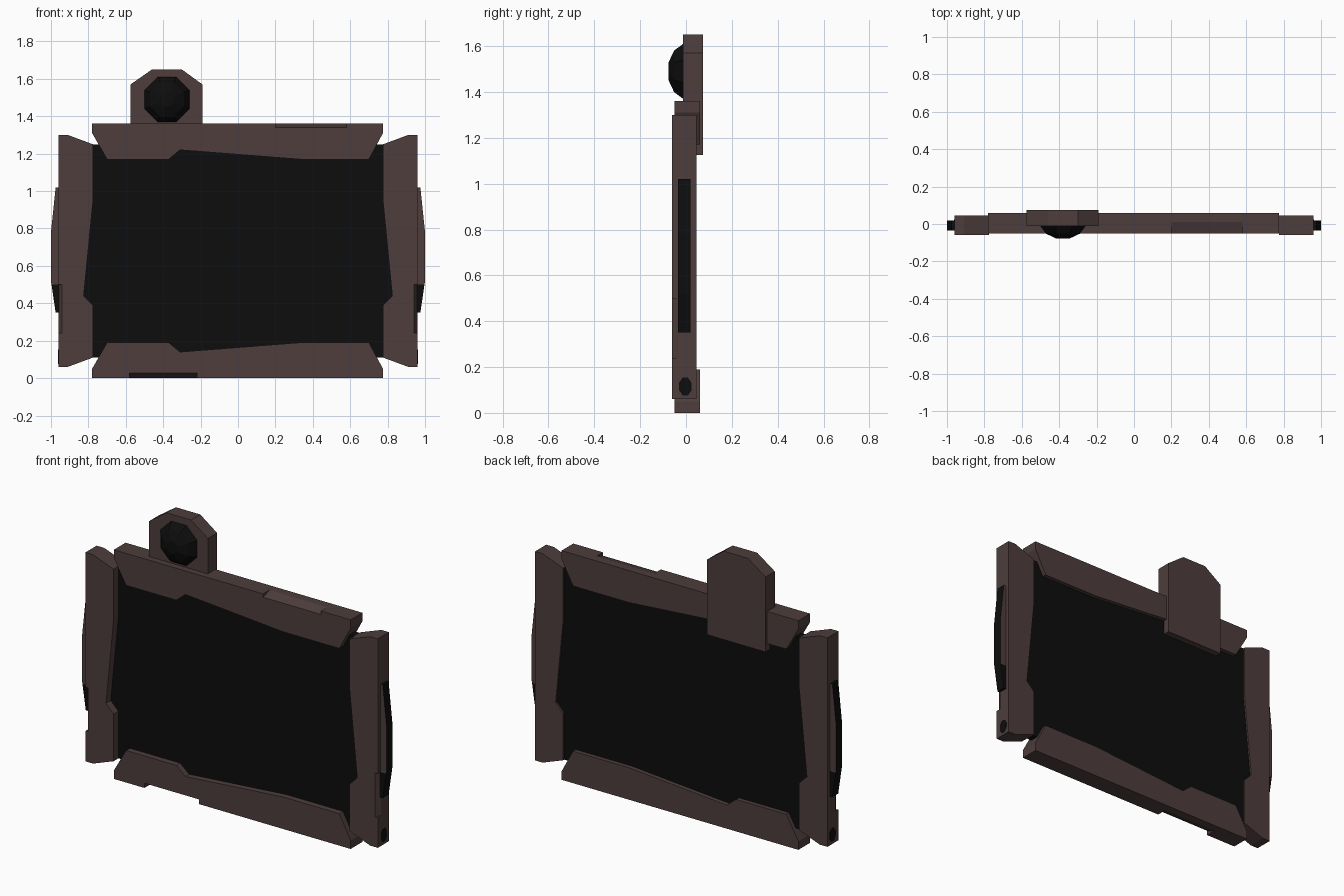
import bpy, bmesh, math

if "Cube" in bpy.data.objects:
    bpy.data.objects.remove(bpy.data.objects["Cube"])


def material(name, rgb):
    m = bpy.data.materials.new(name)
    m.diffuse_color = (*rgb, 1)
    m.use_nodes = True
    m.node_tree.nodes["Principled BSDF"].inputs["Base Color"].default_value = m.diffuse_color
    return m


BROWN = material("dark brown casing", (0.075, 0.048, 0.046))
BLACK = material("black glass", (0.004, 0.004, 0.004))


def make_object(name, bm, mats):
    bmesh.ops.recalc_face_normals(bm, faces=bm.faces)
    me = bpy.data.meshes.new(name)
    bm.to_mesh(me)
    bm.free()
    for m in mats:
        me.materials.append(m)
    ob = bpy.data.objects.new(name, me)
    bpy.context.collection.objects.link(ob)
    return ob


def prism(name, pts, y0, y1, mats):
    """Front outline (x, z) extruded from y0 to y1."""
    bm = bmesh.new()
    face = bm.faces.new([bm.verts.new((x, y0, z)) for x, z in pts])
    ext = bmesh.ops.extrude_face_region(bm, geom=[face])["geom"]
    for v in ext:
        if isinstance(v, bmesh.types.BMVert):
            v.co.y = y1
    return make_object(name, bm, mats)


def chamfer(target, axis, lo, hi, center, half):
    """Cut a tapered chamfer into an edge running along the given axis."""
    bm = bmesh.new()
    rings = []
    for t in (lo, hi):
        ring = []
        for k in range(4):
            a = k * math.pi / 2
            u = center[0] + half[0] * math.cos(a)
            v = center[1] + half[1] * math.sin(a)
            ring.append(bm.verts.new((t, u, v) if axis == "x" else (u, v, t)))
        rings.append(ring)
        bm.faces.new(ring)
    for k in range(4):
        j = (k + 1) % 4
        bm.faces.new((rings[0][k], rings[0][j], rings[1][j], rings[1][k]))
    cutter = make_object(target.name + "_cutter", bm, [BROWN])
    cutter.hide_render = True
    cutter.hide_set(True)
    mod = target.modifiers.new("edge chamfer", "BOOLEAN")
    mod.operation = "DIFFERENCE"
    mod.solver = "EXACT"
    mod.object = cutter


# Screen slab
prism("screen_panel", [(-0.86, 0.11), (0.86, 0.11), (0.86, 1.25), (-0.86, 1.25)],
      -0.015, 0.035, [BLACK])

# Top and bottom frame bars share one outline, flipped in height
bar = [(-0.78, 0), (0.775, 0), (0.775, 0.05), (0.70, 0.19), (0.33, 0.19),
       (-0.31, 0.14), (-0.37, 0.19), (-0.70, 0.19), (-0.78, 0.05)]
bottom = prism("bottom_frame", bar, -0.05, 0.06, [BROWN])
top = prism("top_frame", [(x, 1.36 - z) for x, z in bar], -0.05, 0.06, [BROWN])
chamfer(bottom, "x", -0.58, -0.22, (-0.05, 0), (0.06, 0.028))
chamfer(top, "x", 0.2, 0.58, (-0.05, 1.36), (0.06, 0.02))

# Side frames, grips and sockets
side = [(0.96, 1.30), (0.91, 1.30), (0.775, 1.25), (0.775, 0.95), (0.825, 0.44),
        (0.775, 0.39), (0.775, 0.11), (0.91, 0.06), (0.96, 0.06)]
grip = [(0.94, 1.02), (0.975, 1.02), (1.0, 0.78), (1.0, 0.52), (0.975, 0.35), (0.94, 0.35)]
for s, label in ((-1, "left"), (1, "right")):
    frame = prism(label + "_frame", [(s * x, z) for x, z in side], -0.06, 0.045, [BROWN])
    chamfer(frame, "z", 0.24, 0.5, (s * 0.96, -0.06), (0.018, 0.03))

    g = prism(label + "_grip", [(s * x, z) for x, z in grip], -0.035, 0.02, [BLACK, BROWN])
    bm = bmesh.new()
    bm.from_mesh(g.data)
    bmesh.ops.bisect_plane(bm, geom=bm.verts[:] + bm.edges[:] + bm.faces[:],
                           plane_co=(0, 0, 0.5), plane_no=(0, 0, 1))
    for f in bm.faces:  # casing colour on upper front and back faces
        f.material_index = int(abs(f.normal.y) > 0.9 and f.calc_center_median().z > 0.5)
    bm.to_mesh(g.data)
    bm.free()

    bm = bmesh.new()
    ring = [bm.verts.new((s * 0.955, -0.003 + 0.03 * math.cos(a), 0.115 + 0.042 * math.sin(a)))
            for a in [math.pi / 8 + k * math.pi / 4 for k in range(8)]]
    f = bm.faces.new(ring)
    ext = bmesh.ops.extrude_face_region(bm, geom=[f])["geom"]
    for v in ext:
        if isinstance(v, bmesh.types.BMVert):
            v.co.x = s * 0.962
    make_object(label + "_socket", bm, [BLACK])

# Camera mount behind the top bar
prism("camera_mount", [(-0.575, 1.125), (-0.19, 1.125), (-0.19, 1.57), (-0.30, 1.65),
                       (-0.46, 1.65), (-0.575, 1.57)], -0.012, 0.075, [BROWN])

# Eight-sided domed lens
bm = bmesh.new()
prev = None
for r, y in ((0.13, 0.0), (0.13, -0.012), (0.098, -0.052), (0.04, -0.077)):
    ring = [bm.verts.new((-0.38 + r * math.cos(a), y, 1.49 + r * math.sin(a)))
            for a in [math.pi / 8 + k * math.pi / 4 for k in range(8)]]
    if prev:
        for k in range(8):
            j = (k + 1) % 8
            bm.faces.new((prev[k], prev[j], ring[j], ring[k]))
    else:
        bm.faces.new(ring)
    prev = ring
bm.faces.new(prev)
make_object("camera_lens", bm, [BLACK])
